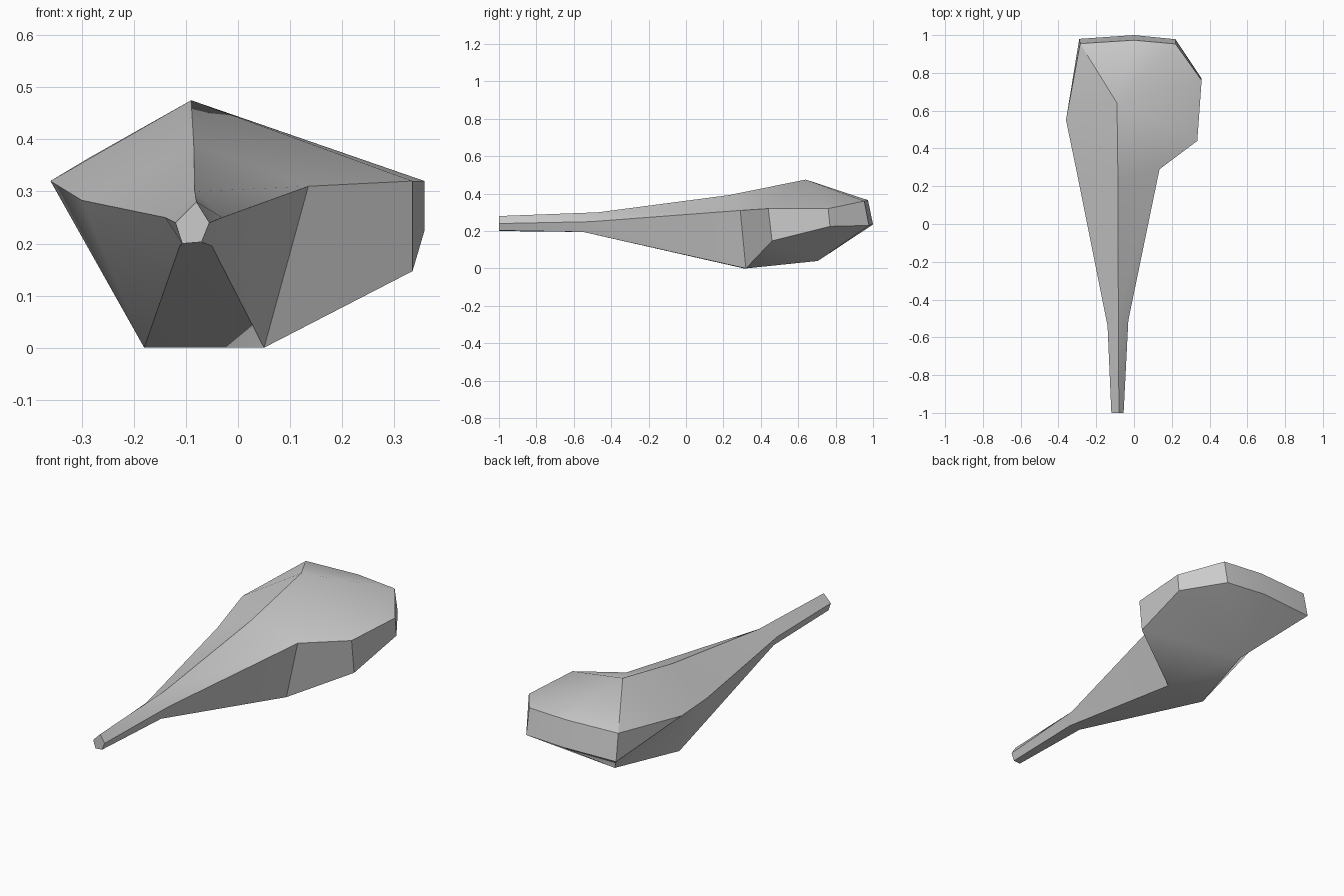
import bpy
import bmesh
import math

# Remove the default cube only
default_cube = bpy.data.objects.get("Cube")
if default_cube:
    bpy.data.objects.remove(default_cube, do_unlink=True)


def make_material(name, level):
    material = bpy.data.materials.new(name)
    material.use_nodes = True
    colour = (level, level, level, 1)
    material.diffuse_color = colour
    material.node_tree.nodes["Principled BSDF"].inputs["Base Color"].default_value = colour
    return material


def add_points(mesh, points):
    return [mesh.verts.new(point) for point in points]


def bridge(mesh, first, second, closed=False):
    """Join two rows of vertices; a shared vertex turns a quad into a triangle."""
    count = len(first)
    for i in range(count if closed else count - 1):
        j = (i + 1) % count
        corners = [first[i], first[j], second[j], second[i]]
        mesh.faces.new(list(dict.fromkeys(corners)))


def fan(mesh, loop, centre):
    for i, vertex in enumerate(loop):
        mesh.faces.new((loop[i - 1], vertex, centre))


body_mesh = bmesh.new()

# Handle: five-sided rings ordered top, right edge, right foot, left foot, left edge
tip = add_points(body_mesh, [
    (-.08, -1, .28), (-.055, -1, .24), (-.07, -1, .203), (-.107, -1, .2), (-.12, -1, .24)])
neck = add_points(body_mesh, [
    (-.083, -.47, .3), (-.03, -.51, .25), (-.05, -.55, .195), (-.112, -.55, .195), (-.14, -.54, .25)])
shoulder = add_points(body_mesh, [
    (-.085, .23, .392), (.135, .29, .31), (.05, .32, 0), (-.18, .31, 0), (-.3, .26, .283)])
body_mesh.faces.new(tip)
bridge(body_mesh, tip, neck, closed=True)
bridge(body_mesh, neck, shoulder, closed=True)
ridge, right_edge, right_foot, left_foot, left_edge = shoulder

# Head: upper and lower rims that meet at the left corner
left_corner = body_mesh.verts.new((-.36, .55, .32))
upper_rim = [right_edge] + add_points(body_mesh, [
    (.335, .44, .32), (.358, .76, .32), (.22, .953, .36), (0, .973, .365), (-.285, .955, .365)])
lower_rim = [right_foot] + add_points(body_mesh, [
    (.335, .46, .147), (.358, .77, .225), (.22, .978, .23), (0, 1, .235), (-.29, .98, .23)])
upper_rim.append(left_corner)
lower_rim.append(left_corner)
bridge(body_mesh, upper_rim, lower_rim)
body_mesh.faces.new((left_corner, left_edge, left_foot))

# Crown and underside of the head, each gathered to one point
crown = body_mesh.verts.new((-.09, .64, .475))
belly = body_mesh.verts.new((-.09, .705, .04))
fan(body_mesh, upper_rim + [left_edge, ridge], crown)
fan(body_mesh, lower_rim + [left_foot], belly)

bmesh.ops.recalc_face_normals(body_mesh, faces=body_mesh.faces)

# Finished object with soft facets and crisp creases
data = bpy.data.meshes.new("club_body")
body_mesh.to_mesh(data)
body_mesh.free()
data.materials.append(make_material("plain_grey", .6))
club = bpy.data.objects.new("club_body", data)
bpy.context.collection.objects.link(club)
bpy.ops.object.select_all(action="DESELECT")
club.select_set(True)
bpy.context.view_layer.objects.active = club
bpy.ops.object.shade_smooth_by_angle(angle=math.radians(30))
